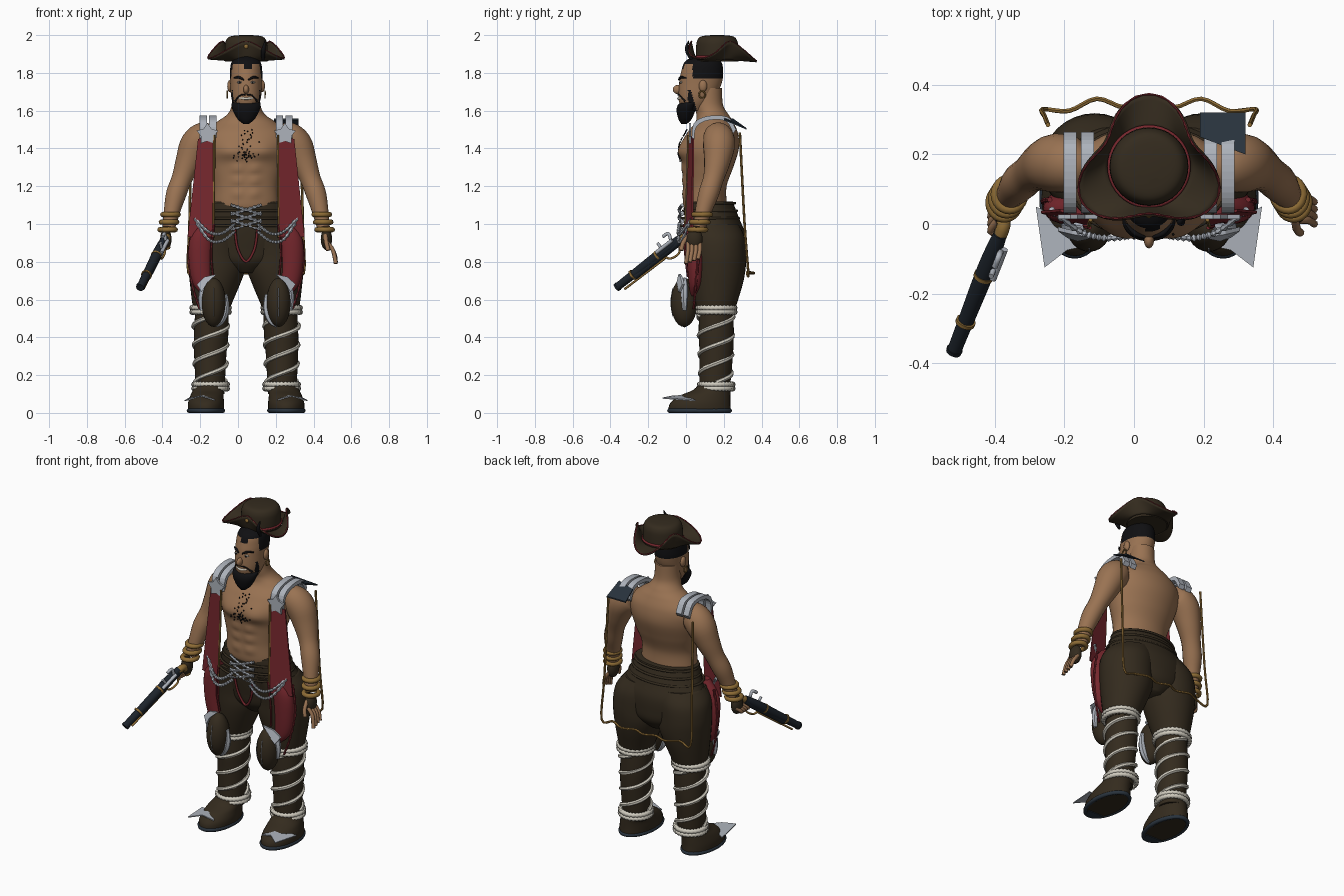
import bpy, bmesh, random
from math import sin, cos, pi, radians, exp
from mathutils import Vector

CENTRE_X = 0.043          # the body stands slightly off the overall centre

if "Cube" in bpy.data.objects:
    bpy.data.objects.remove(bpy.data.objects["Cube"], do_unlink=True)


def colour(name, r, g, b):
    mat = bpy.data.materials.new(name)
    mat.use_nodes = True
    mat.diffuse_color = (r, g, b, 1)
    node = next(n for n in mat.node_tree.nodes if n.type == 'BSDF_PRINCIPLED')
    node.inputs["Base Color"].default_value = (r, g, b, 1)
    node.inputs["Roughness"].default_value = 0.8
    return mat


SKIN = colour("tan_skin", .32, .17, .085)
BROWN = colour("dark_brown_leather", .034, .024, .013)
RED = colour("deep_red_cloth", .18, .02, .026)
SILVER = colour("silver_metal", .42, .45, .5)
GOLD = colour("old_gold", .27, .15, .036)
FUR = colour("pale_fur", .62, .59, .51)
BLACK = colour("black_hair", .005, .005, .006)
STEEL = colour("blue_steel", .022, .033, .047)
GUNMETAL = colour("dark_gunmetal", .012, .017, .024)


def finish(name, bm, mat, smooth=True):
    bmesh.ops.recalc_face_normals(bm, faces=bm.faces)
    mesh = bpy.data.meshes.new(name)
    bm.to_mesh(mesh)
    bm.free()
    mesh.materials.append(mat)
    for poly in mesh.polygons:
        poly.use_smooth = smooth
    if smooth:
        mesh.set_sharp_from_angle(angle=radians(50))
    obj = bpy.data.objects.new(name, mesh)
    obj.location.x = CENTRE_X
    bpy.context.collection.objects.link(obj)
    return obj


def spline(rows, steps):
    """Pass a smooth curve through rows of any width."""
    out = []
    for i in range(len(rows) - 1):
        a, b, c, d = (rows[max(0, min(len(rows) - 1, i + k))] for k in (-1, 0, 1, 2))
        for s in range(steps):
            t = s / steps
            out.append([q + .5 * t * (r - p + t * (2 * p - 5 * q + 4 * r - e + t * (3 * (q - r) + e - p)))
                        for p, q, r, e in zip(a, b, c, d)])
    return out + [list(rows[-1])]


def skin(name, rings, mat, closed=False, cap=True, smooth=True):
    """Join rings of points into a surface."""
    bm = bmesh.new()
    rows = [[bm.verts.new(p) for p in ring] for ring in rings]
    n = len(rows[0])
    pairs = list(zip(rows, rows[1:])) + ([(rows[-1], rows[0])] if closed else [])
    for low, high in pairs:
        for i in range(n):
            j = (i + 1) % n
            bm.faces.new((low[i], low[j], high[j], high[i]))
    if cap and not closed:
        bm.faces.new(rows[0])
        bm.faces.new(rows[-1])
    return finish(name, bm, mat, smooth)


def loft(name, rows, mat, side=1, n=32, steps=5):
    """Stack horizontal ellipses: x, y, z, x radius, y radius."""
    angles = [2 * pi * i / n for i in range(n)]
    rings = [[(side * x + rx * cos(a), y + ry * sin(a), z) for a in angles]
             for x, y, z, rx, ry in spline(rows, steps)]
    return skin(name, rings, mat)


def tube(name, rows, mat, side=1, n=10, steps=4, closed=False, bumps=0):
    """Sweep a circle along x, y, z, radius."""
    path = spline(rows, steps) if steps else rows
    pts = [Vector((side * p[0], p[1], p[2])) for p in path]
    rings, normal, last = [], None, len(pts) - 1
    for i, p in enumerate(pts):
        ahead = pts[(i + 1) % len(pts)] if closed else pts[min(i + 1, last)]
        tangent = (ahead - pts[i - 1 if closed else max(i - 1, 0)]).normalized()
        normal = normal or tangent.orthogonal()
        normal = (normal - tangent * normal.dot(tangent)).normalized()
        other = tangent.cross(normal)
        r = path[i][3] * (1 - bumps * (i % 2))
        rings.append([p + r * (normal * cos(2 * pi * k / n) + other * sin(2 * pi * k / n)) for k in range(n)])
    return skin(name, rings, mat, closed)


def cord(name, points, r, mat, **options):
    return tube(name, [(*p, r) for p in points], mat, **options)


def hoop(name, c, rx, ry, r, mat, n=40, bumps=0, upright=False):
    pts = []
    for i in range(n):
        a, b = rx * cos(2 * pi * i / n), ry * sin(2 * pi * i / n)
        pts.append((c[0], c[1] + a, c[2] + b) if upright else (c[0] + a, c[1] + b, c[2]))
    return cord(name, pts, r, mat, steps=0, closed=True, bumps=bumps, n=8)


def ball(name, c, r, mat, seg=20):
    bm = bmesh.new()
    bmesh.ops.create_uvsphere(bm, u_segments=seg, v_segments=seg // 2 + 2, radius=1)
    for v in bm.verts:
        v.co = [c[k] + v.co[k] * r[k] for k in range(3)]
    return finish(name, bm, mat)


def plate(name, points, push, mat, side=1):
    """Thicken a flat outline along a vector."""
    base = [Vector((side * x, y, z)) for x, y, z in points]
    return skin(name, [base, [p + Vector(push) for p in base]], mat, smooth=False)


def muscle(x, z):
    """How far the chest and belly swell forward."""
    fall = .065 if z > 1.38 else .035
    chest = .02 * exp(-((abs(x) - .09) / .075) ** 2 - ((z - 1.38) / fall) ** 2)
    belly = .008 * abs(sin(pi * (z - 1.13) / .065)) * exp(-((abs(x) - .045) / .032) ** 2) if 1.13 < z < 1.325 else 0
    return chest + belly


# Torso and neck, with shaped muscles
torso = loft("torso", [(0, .11, 1.04, .17, .1), (0, .1, 1.1, .175, .115), (0, .1, 1.2, .172, .115),
                       (0, .115, 1.3, .2, .135), (0, .125, 1.4, .225, .155), (0, .14, 1.48, .22, .135),
                       (0, .15, 1.54, .155, .1), (0, .14, 1.58, .1, .085), (0, .12, 1.63, .076, .076),
                       (0, .12, 1.72, .07, .07)], SKIN, n=72, steps=8)
for v in torso.data.vertices:
    if v.co.y < .1:
        v.co.y -= muscle(v.co.x, v.co.z)

# Head, with hair and sideburns coloured by region
head = loft("head", [(0, .045, 1.6, .05, .06), (0, .05, 1.64, .07, .085), (0, .06, 1.68, .08, .1),
                     (0, .075, 1.74, .084, .112), (0, .085, 1.8, .086, .112),
                     (0, .09, 1.86, .075, .095), (0, .09, 1.89, .03, .04)], SKIN, n=96, steps=12)
head.data.materials.append(BLACK)
for poly in head.data.polygons:
    x, y, z = poly.center
    hair = z > 1.77 and (y > .035 or z > 1.845 or (abs(x - .01) < .02 and z > 1.82))
    sideburn = z < 1.71 and abs(x) > .05 and .01 < y < .045 - (z - 1.64) * .3
    poly.material_index = int(hair or sideburn)
loft("beard", [(0, -.01, 1.53, .015, .015), (0, -.005, 1.555, .045, .035), (0, 0, 1.6, .07, .05),
               (0, .012, 1.63, .077, .055), (0, .03, 1.642, .075, .055)], BLACK)
ball("nose", (0, -.043, 1.712), (.015, .027, .024), SKIN)
cord("teeth", [(-.034, -.024, 1.667), (0, -.04, 1.664), (.034, -.024, 1.667)], .007, FUR)

# Hat: crown, folded three-cornered brim, trim, band and feather
loft("hat_crown", [(0, .165, 1.86, .113, .113), (0, .165, 1.93, .113, .112), (0, .165, 1.97, .107, .106),
                   (0, .165, 1.993, .085, .085), (0, .165, 2, .03, .03)], BROWN, n=40)


def brim_ring(t, n=72):
    ring = []
    for i in range(n):
        a = 2 * pi * i / n
        corner = .5 + .5 * cos(3 * (a - pi / 2))
        r = .11 + (.025 + .073 * corner) * t
        front = max(0, -sin(a)) * corner * .03
        ring.append((r * cos(a) * 1.06, .165 + r * sin(a),
                     1.872 + (front - .008 * corner) * t + .095 * (1 - corner) * t ** 1.2))
    return ring


brim = skin("hat_brim", [brim_ring(t / 6) for t in range(7)], BROWN, cap=False)
brim.modifiers.new("thickness", 'SOLIDIFY').thickness = .008
cord("hat_brim_trim", brim_ring(1), .004, RED, steps=0, closed=True, n=6, bumps=.4)
hoop("hat_band", (0, .165, 1.885), .113, .113, .007, RED)
tube("hat_feather", [(.09, .03, 1.87, .008), (.09, .01, 1.91, .012), (.095, .005, 1.94, .009), (.1, .015, 1.97, .002)], BLACK)
ball("hat_badge", (0, .025, 1.94), (.012, .008, .012), GOLD, seg=10)

# Chest hair specks
random.seed(4)
for i in range(64):
    x, z = random.gauss(0, .032), random.choice((random.gauss(1.36, .015), random.uniform(1.35, 1.5)))
    y = .125 + max(0, z - 1.43) * .5 - .155 * (1 - (x / .225) ** 2) ** .5 - muscle(x, z)
    ball("chest_hair", (x, y - .001, z), (.004, .004, .004), BLACK, seg=6)

# Hips, waistband and lacing
loft("hips", [(0, .168, .74, .06, .09), (0, .168, .8, .19, .138), (0, .165, .87, .245, .15), (0, .157, .95, .265, .155),
              (0, .14, 1.02, .235, .146), (0, .125, 1.08, .212, .137), (0, .12, 1.12, .2, .128)], BROWN, n=40)
for z, r in ((.99, .243), (1.03, .231), (1.07, .213), (1.11, .2)):
    hoop("waistband_fold", (0, .127, z), r, .162 - (z - .99) * .25, .007, BROWN)
for side in (-1, 1):
    for z in (.97, 1.01, 1.05):
        cord("belt_lacing", [(-.08, -.02, z), (0, -.036, z + .025), (.08, -.02, z + .05)], .01, SILVER,
             side=side, steps=8, n=6, bumps=.5)
    for drop in (0, .04):
        cord("belt_chain", [(.06, -.035, 1 - drop), (.13, -.04, .95 - drop), (.2, -.02, .96 - drop), (.28, .04, 1.04)],
             .011, SILVER, side=side, steps=10, n=6, bumps=.5)
cord("crotch_trim", [(-.06, -.012, .98), (-.045, .005, .87), (0, .015, .8), (.045, .005, .87), (.06, -.012, .98)], .007, RED)

# Coat hem cord hanging behind
cord("coat_hem_cord", [(-.29, .285, 1.485), (-.3, .31, 1), (-.305, .33, .74), (-.23, .325, .745), (-.15, .36, .74),
                       (-.07, .335, .74), (0, .36, .74), (.07, .335, .74), (.15, .36, .74), (.23, .325, .745),
                       (.305, .33, .74), (.3, .31, 1), (.29, .285, 1.485)], .007, GOLD, n=6)
plate("shoulder_guard", [(.147, .25, 1.55), (.277, .2, 1.55), (.277, .32, 1.5), (.147, .32, 1.5)], (0, 0, .008), STEEL)

# Everything that comes in pairs
for side in (-1, 1):
    def at(x, y, z):
        return (side * x, y, z)

    # Face details
    ball("ear", at(.086, .09, 1.73), (.014, .022, .032), SKIN, 12)
    hoop("earring", at(.1, .085, 1.685), .016, .018, .004, GOLD, 20, upright=True)
    ball("eye", at(.034, -.026, 1.75), (.015, .007, .006), FUR, 12)
    ball("pupil", at(.034, -.032, 1.75), (.006, .003, .006), BLACK, 8)
    tube("eyebrow", [(.012, -.038, 1.763, .004), (.04, -.027, 1.777, .007), (.066, 0, 1.772, .003)], BLACK, side)
    tube("moustache", [(.004, -.043, 1.684, .003), (.03, -.033, 1.682, .004), (.058, -.005, 1.65, .006)], BLACK, side)

    # Arm, bracelets and hand
    tube("arm", [(.16, .17, 1.48, .03), (.21, .17, 1.47, .075), (.265, .175, 1.42, .085), (.305, .165, 1.33, .07),
                 (.34, .145, 1.24, .055), (.37, .12, 1.16, .054), (.39, .095, 1.08, .045), (.41, .07, .98, .034)],
         SKIN, side, n=20)
    for z in (.97, 1.01, 1.05):
        hoop("bracelet", at(.6 - .19 * z, .07 + (z - 1) * .3, z), .041, .044, .014, GOLD, 24)
    ball("gloved_palm", at(.425, .045, .92), (.03, .043, .058), BROWN)
    for i in range(4):
        y = .01 + .021 * i
        bent = [(.43, y, .9), (.46, y, .86), (.475, y - .01, .79 + .008 * i)]
        curled = [(.435, y, .91), (.455, y - .03, .88), (.42, y - .04, .875)]
        cord("finger", bent if side > 0 else curled, .011, SKIN, side=side, n=8)
    cord("thumb", [(.42, .015, .94), (.425, -.015, .9), (.435, -.025, .86)], .012, SKIN, side=side, n=8)

    # Shoulder straps and star plate
    arch = spline([(.03, 1.46), (.04, 1.53), (.09, 1.565), (.17, 1.575), (.23, 1.56), (.265, 1.5)], 4)
    for x in (.158, .208):
        outline = [(x, y, z) for y, z in arch] + [(x, .14 + (y - .14) * .88, z - .022) for y, z in reversed(arch)]
        plate("shoulder_strap", outline, (side * .038, 0, 0), SILVER, side)
    star = [(.205 + r * sin(i * pi / 5), .015, 1.475 + r * cos(i * pi / 5))
            for i in range(10) for r in ((.06, .036)[i % 2],)]
    plate("star_plate", star, (0, .012, 0), SILVER, side)

    # Coat front panel with gold edge
    plate("coat_panel", [(.17, .015, 1.47), (.255, .035, 1.45), (.31, .03, .93), (.175, -.005, .93)], (0, .008, 0), RED, side)
    cord("coat_edge", [(.168, .012, 1.47), (.17, .005, 1.2), (.173, -.008, .93)], .006, GOLD, side=side, n=6)

    # Trouser leg, red front drape and its trim
    loft("trouser_leg", [(.185, .16, .52, .088, .092), (.18, .16, .58, .105, .11), (.165, .165, .68, .132, .135),
                         (.155, .168, .76, .15, .147), (.155, .168, .84, .153, .15), (.142, .16, .93, .152, .15),
                         (.11, .14, 1, .135, .138)], BROWN, side)
    loft("red_drape", [(.205, .04, .62, .02, .015), (.23, .05, .68, .05, .035), (.242, .05, .8, .061, .045),
                       (.235, .042, .93, .06, .042), (.2, .04, 1.02, .03, .03)], RED, side, n=20)
    cord("drape_trim", [(.17, -.01, 1), (.185, -.005, .85), (.175, .01, .72)], .006, RED, side=side, n=6)
    cord("side_trim", [(.285, .07, .98), (.305, .065, .82), (.28, .05, .66), (.245, .04, .55)], .008, RED,
         side=side, n=6, steps=7, bumps=.4)

    # Knee pad with silver frame
    ball("knee_pad", at(.172, -.01, .585), (.064, .07, .13), BROWN, 24)
    cord("knee_seam", [(.172, -.07, .66), (.172, -.081, .585), (.172, -.07, .51)], .002, SILVER, side=side, n=6)
    for start in (-20, 160):
        arc = [radians(start + 20 * k) for k in range(6)]
        tube("knee_frame", [(.172 + .066 * cos(a), -.008, .585 + .125 * sin(a), .021 - .004 * abs(k - 2.5))
                            for k, a in enumerate(arc)], SILVER, side, n=6)
    plate("knee_point", [(.155, -.04, .735), (.22, -.03, .72), (.262, -.02, .68), (.235, -.04, .64), (.205, -.05, .69)],
          (0, .012, 0), SILVER, side)

    # Lower leg, two spiral ropes and fur cuffs
    loft("lower_leg", [(.19, .15, .1, .075, .08), (.19, .16, .3, .085, .088), (.185, .16, .42, .091, .093),
                       (.18, .16, .56, .088, .09)], BROWN, side)
    for start in (0, pi):
        rope = []
        for i in range(61):
            t = i / 60
            a, r = start + 3.6 * pi * t, .082 + .011 * t
            rope.append((side * .188 + r * cos(a), .158 + r * sin(a), .16 + .36 * t))
        cord("leg_rope", rope, .012, FUR, steps=0, n=6)
    for z, r in ((.14, .087), (.545, .097)):
        for lift in (-.011, .011):
            hoop("fur_cuff", at(.188, .16, z + lift), r, r, .016, FUR, 56, .3)

    # Boot, welt, toe plate and toe cap under the sole
    loft("boot", [(.213, .072, .004, .095, .165), (.212, .075, .05, .096, .16), (.208, .1, .09, .088, .135),
                  (.2, .135, .12, .082, .1), (.19, .15, .15, .078, .083)], BROWN, side)
    hoop("boot_welt", at(.213, .072, .012), .09, .16, .012, STEEL)
    plate("sole_patch", [(.16, -.03, 0), (.265, -.03, 0), (.25, -.07, 0), (.213, -.09, 0), (.175, -.07, 0)],
          (0, 0, .008), STEEL, side)
    plate("toe_plate", [(.325, .05, .062), (.3, -.125, .075), (.235, -.075, .085), (.165, -.06, .065), (.22, 0, .09)],
          (0, 0, .006), SILVER, side)

# Pistol in the right hand
grip, muzzle = Vector((-.428, -.03, .925)), Vector((-.558, -.36, .67))
aim = (muzzle - grip).normalized()
across = aim.cross(Vector((0, 0, 1))).normalized()
above = across.cross(aim)


def on_gun(t, up=0, out=0):
    return grip.lerp(muzzle, t) + above * up - across * out


tube("pistol_barrel", [(*on_gun(0), .02), (*on_gun(.3), .027), (*on_gun(.97), .021), (*on_gun(1), .024)], GUNMETAL, n=14)
cord("pistol_stock", [on_gun(0, -.012), on_gun(.75, -.014)], .02, GUNMETAL)
cord("pistol_handle", [on_gun(.08), on_gun(-.06, -.012), (-.425, .03, .9), (-.42, .045, .87)], .02, GOLD)
for t in (.35, .75):
    cord("pistol_band", [on_gun(t), on_gun(t + .025)], .029, GOLD, n=14)
cord("ramrod", [on_gun(.3, -.036), on_gun(.95, -.034)], .006, GOLD)
cord("trigger_guard", [on_gun(.05, -.02), on_gun(.12, -.06), on_gun(.25, -.055), on_gun(.3, -.02)], .006, GOLD)
cord("pistol_lock", [on_gun(.08, .012, .028), on_gun(.34, .012, .028)], .01, SILVER)
cord("pistol_hammer", [on_gun(.1, .02, .02), on_gun(.08, .055, .02), on_gun(.16, .06, .02)], .009, SILVER)
cord("pistol_pan", [on_gun(.26, .02, .02), on_gun(.26, .05, .02)], .008, SILVER)
